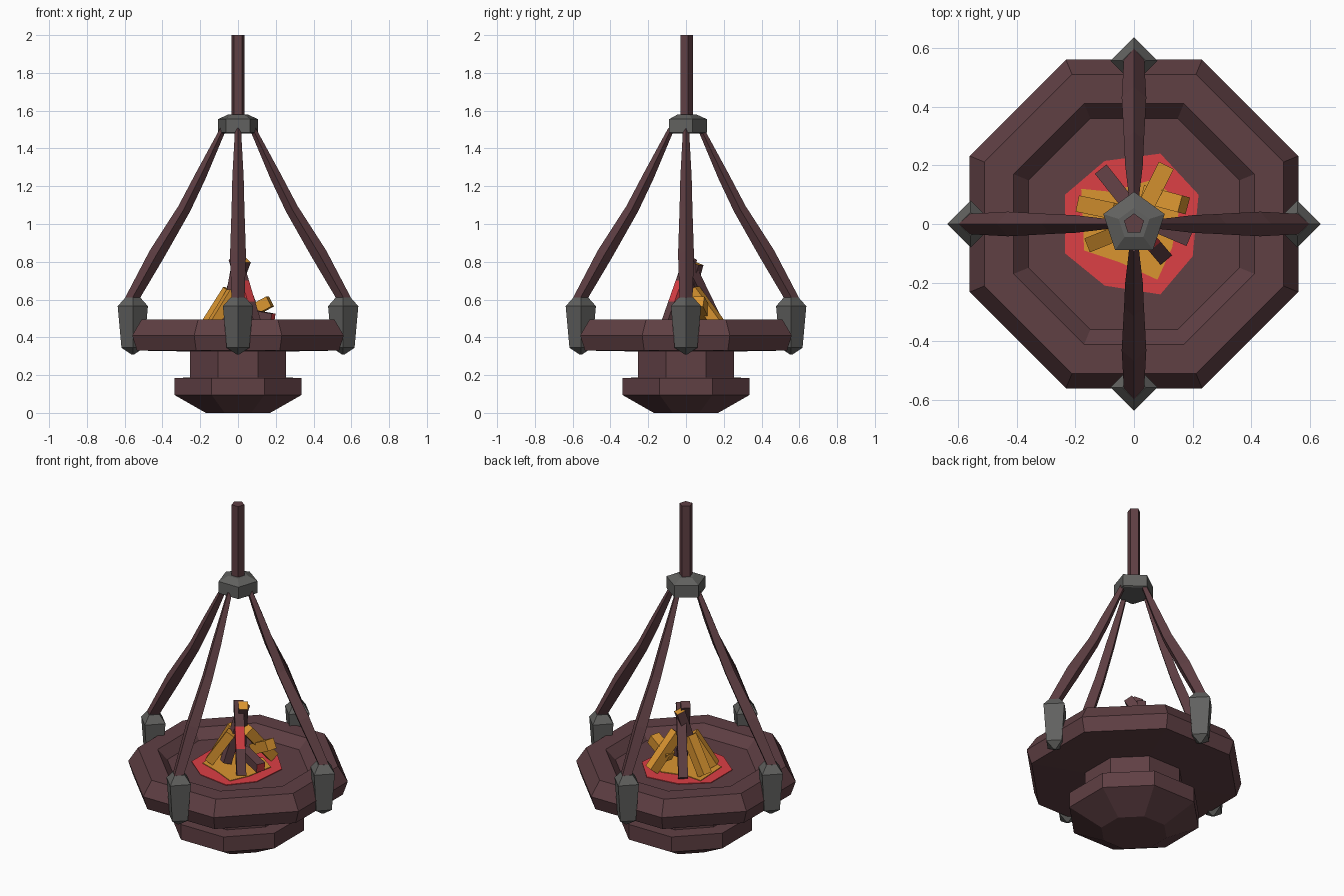
import bpy, bmesh
from math import pi, cos, sin, radians
from mathutils import Vector

if "Cube" in bpy.data.objects:
    bpy.data.objects.remove(bpy.data.objects["Cube"])


def material(name, rgb):
    m = bpy.data.materials.new(name)
    m.use_nodes = True
    m.diffuse_color = (*rgb, 1)
    m.node_tree.nodes["Principled BSDF"].inputs["Base Color"].default_value = (*rgb, 1)
    return m


BROWN = material("dark_brown", (0.115, 0.05, 0.057))
GREY = material("iron_grey", (0.12, 0.12, 0.115))
RED = material("ember_red", (0.72, 0.05, 0.06))
ORANGE = material("ember_orange", (0.7, 0.3, 0.03))


def finish(name, bm, mats):
    bmesh.ops.recalc_face_normals(bm, faces=bm.faces)
    me = bpy.data.meshes.new(name)
    bm.to_mesh(me)
    bm.free()
    for m in mats:
        me.materials.append(m)
    ob = bpy.data.objects.new(name, me)
    bpy.context.collection.objects.link(ob)
    return ob


def loft(name, rings, mats, band_mats=None):
    """Skin a list of point rings and cap both ends."""
    bm = bmesh.new()
    loops = [[bm.verts.new(p) for p in ring] for ring in rings]
    n = len(loops[0])
    for k, (a, b) in enumerate(zip(loops, loops[1:])):
        for i in range(n):
            j = (i + 1) % n
            f = bm.faces.new((a[i], a[j], b[j], b[i]))
            f.material_index = band_mats[k] if band_mats else 0
    for end, loop in ((0, loops[0]), (-1, loops[-1])):
        f = bm.faces.new(loop)
        f.material_index = band_mats[end] if band_mats else 0
    return finish(name, bm, mats)


def turned(name, profile, sides, start, mat, centre=(0, 0)):
    """Faceted upright solid from (corner radius, height) pairs."""
    angles = [radians(start) + 2 * pi * i / sides for i in range(sides)]
    rings = [[(centre[0] + r * cos(a), centre[1] + r * sin(a), z) for a in angles]
             for r, z in profile]
    return loft(name, rings, [mat])


def octagon(name, profile):
    """Octagonal solid whose profile gives the distance to the flat sides."""
    return turned(name, [(r / cos(pi / 8), z) for r, z in profile], 8, 22.5, BROWN)


def beam(name, path, widths, mats, band_mats=None, turn=45):
    """Square bar along a nearly straight path."""
    path = [Vector(p) for p in path]
    d = (path[-1] - path[0]).normalized()
    u = d.cross(Vector((0, 0, 1))).normalized()
    v = u.cross(d)
    rings = []
    for p, w in zip(path, widths):
        angles = [radians(turn + 90 * i) for i in range(4)]
        rings.append([p + (u * cos(a) + v * sin(a)) * w for a in angles])
    return loft(name, rings, mats, band_mats)


# Bowl with its foot
octagon("foot", [(0.17, 0), (0.337, 0.095), (0.337, 0.185), (0.25, 0.187)])
octagon("neck", [(0.255, 0.18), (0.255, 0.335)])
octagon("bowl", [(0.25, 0.325), (0.535, 0.33), (0.56, 0.41), (0.51, 0.495),
                 (0.41, 0.495), (0.36, 0.44)])

# Hanging rod and collar
turned("hanging_rod", [(0.036, 1.55), (0.036, 2.0)], 5, 90, BROWN)
turned("collar", [(0.1, 1.48), (0.11, 1.485), (0.11, 1.555), (0.055, 1.58)], 5, 90, GREY)

# Four clamps and arms around the rim
for i, side in enumerate(("left", "back", "right", "front")):
    c, s = cos(i * pi / 2), sin(i * pi / 2)
    turned(side + "_clamp",
           [(0.008, 0.31), (0.06, 0.345), (0.08, 0.565), (0.04, 0.61)],
           4, 0, GREY, (0.557 * c, 0.557 * s))
    spine = [(0.575, 0.58), (0.43, 0.84), (0.285, 1.08), (0.20, 1.25), (0.08, 1.5)]
    beam(side + "_arm", [(r * c, r * s, z) for r, z in spine],
         [0.034, 0.042, 0.034, 0.03, 0.016], [BROWN], turn=0)


# Ember patches on the bowl floor
def patch(name, outline, z, mat):
    loft(name, [[(x, y, z + h) for x, y in outline] for h in (-0.004, 0)], [mat])


patch("red_embers", [(0.09, 0.24), (-0.1, 0.215), (-0.235, 0.1), (-0.235, -0.1),
                     (-0.1, -0.21), (0.09, -0.24), (0.2, -0.11), (0.22, 0.1)], 0.445, RED)
patch("orange_embers", [(0.06, 0.15), (-0.08, 0.11), (-0.18, 0.12), (-0.17, -0.09),
                        (-0.05, -0.13), (0.08, -0.19), (0.13, -0.08), (0.16, 0.08)],
      0.449, ORANGE)


# Stacked firewood: foot, tip, half-thickness, body, tip colour
def log(name, foot, tip, w, body, end):
    beam(name, [foot, tip], [w, w], [body, end], [0, 1])


a, b = Vector((0.095, -0.105, 0.45)), Vector((-0.015, 0.025, 0.82))
beam("banded_log", [a, a.lerp(b, 0.35), a.lerp(b, 0.65), b], [0.036] * 4,
     [BROWN, RED], [0, 1, 0])
log("back_dark_log", (-0.1, 0.17, 0.46), (0.035, 0.0, 0.81), 0.036, BROWN, ORANGE)
log("tall_log", (-0.06, -0.03, 0.46), (0.0, 0.06, 0.79), 0.034, BROWN, ORANGE)
log("low_dark_log", (0.02, 0.02, 0.53), (0.185, -0.05, 0.5), 0.036, BROWN, RED)
log("back_orange_log", (0.1, 0.18, 0.46), (0.03, 0.04, 0.65), 0.04, ORANGE, ORANGE)
log("raised_orange_log", (0.04, 0.1, 0.52), (0.17, 0.065, 0.59), 0.042, ORANGE, ORANGE)
log("side_orange_log", (-0.17, 0.065, 0.46), (-0.05, 0.04, 0.65), 0.04, ORANGE, ORANGE)
log("front_orange_log", (-0.14, -0.065, 0.46), (-0.03, -0.02, 0.64), 0.036, ORANGE, ORANGE)
